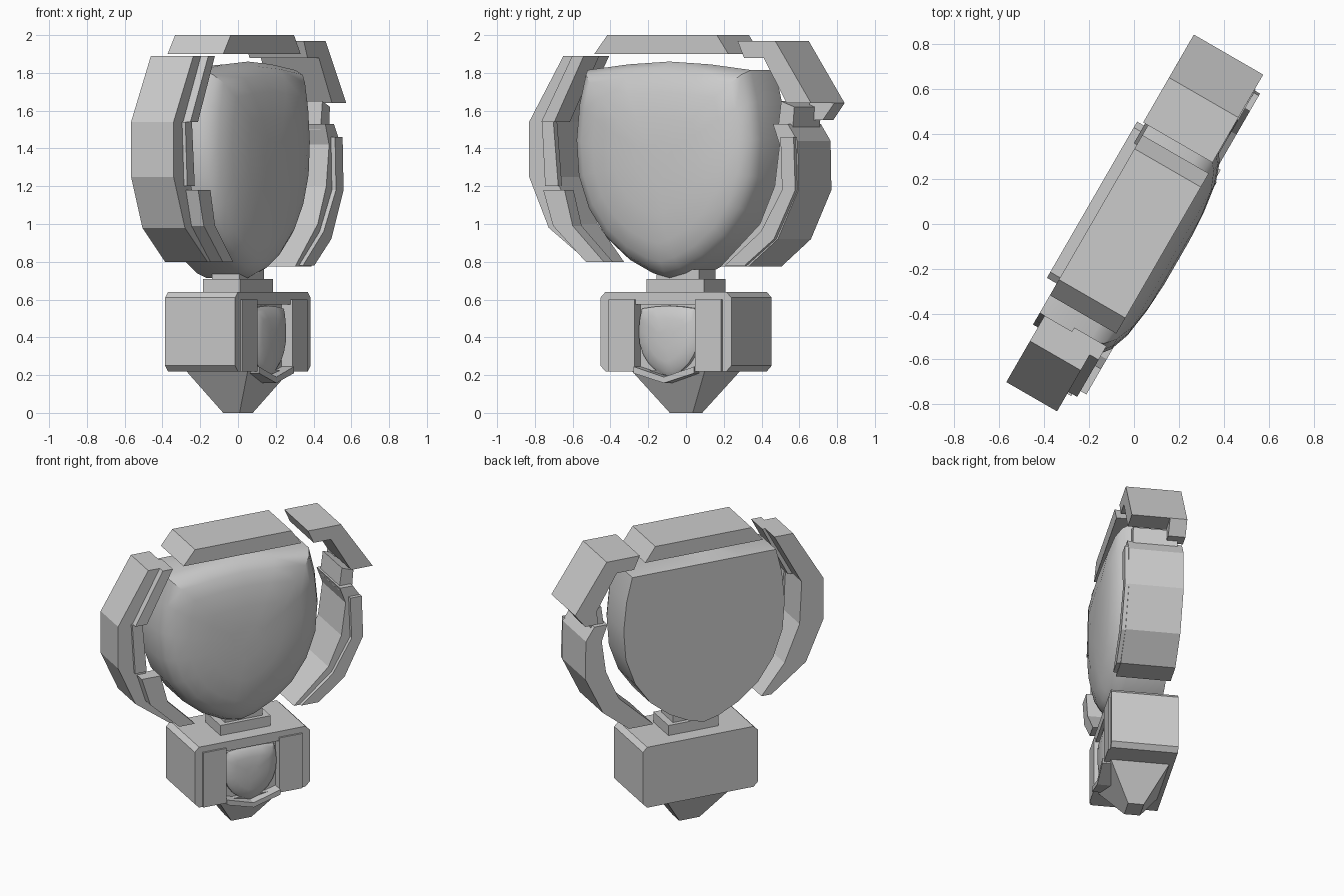
import bpy, bmesh, math
from mathutils import Matrix

if "Cube" in bpy.data.objects:
    bpy.data.objects.remove(bpy.data.objects["Cube"])

# Local frame: a = width, b = outward from the front, z = up; turned 60 degrees about z
TURN = Matrix.Rotation(math.radians(60), 4, 'Z')


def loft(name, rings, smooth=False):
    """Join equal-length rings of (a, b, z) points and cap both ends."""
    bm = bmesh.new()
    loops = [[bm.verts.new((a, -b, z)) for a, b, z in ring] for ring in rings]
    n = len(loops[0])
    for lo, hi in zip(loops, loops[1:]):
        for i in range(n):
            j = (i + 1) % n
            bm.faces.new((lo[i], lo[j], hi[j], hi[i]))
    bm.faces.new(loops[0])
    bm.faces.new(loops[-1])
    bmesh.ops.recalc_face_normals(bm, faces=bm.faces)
    bmesh.ops.transform(bm, matrix=TURN, verts=bm.verts)
    me = bpy.data.meshes.new(name)
    bm.to_mesh(me)
    bm.free()
    ob = bpy.data.objects.new(name, me)
    bpy.context.collection.objects.link(ob)
    if smooth:
        bpy.ops.object.select_all(action='DESELECT')
        ob.select_set(True)
        bpy.context.view_layer.objects.active = ob
        bpy.ops.object.shade_smooth_by_angle(angle=math.radians(30))
    return ob


def prism(name, outline, b0, b1):
    """Extrude an (a, z) outline from depth b0 to b1."""
    return loft(name, [[(a, b, z) for a, z in outline] for b in (b0, b1)])


def block(name, a0, a1, b0, b1, z0, z1):
    return prism(name, [(a0, z0), (a1, z0), (a1, z1), (a0, z1)], b0, b1)


def taper(name, lower, upper):
    """Rectangular frustum, each end given as (half a, half b, z)."""
    return loft(name, [[(sa * ha, sb * hb, z) for sa, sb in ((-1, -1), (1, -1), (1, 1), (-1, 1))]
                       for ha, hb, z in (lower, upper)])


def strip(name, outer, inner, b0, b1):
    """Bent band between two (a, z) paths of equal length."""
    return prism(name, outer + inner[::-1], b0, b1)


# Shield outline shared by the large dome and the small emblem
half = [(.25, 1.845), (.5, 1.815), (.54, 1.65), (.56, 1.45), (.545, 1.25), (.48, 1.07),
        (.375, .92), (.24, .81), (.1, .74)]
shield = [(0, 1.86)] + half + [(0, .715)] + [(-a, z) for a, z in half[::-1]]


def shield_ring(s, b, top=2, centre=-.05, scale=1, z_at=1.33):
    return [(a * s * scale + centre, b, z_at + (min(z, top) - 1.33) * s * scale)
            for a, z in shield]


# Main domed shield with a flat back and straight back top edge
loft("shield_body", [shield_ring(1, -.165, 1.815)] + [shield_ring(s, b) for s, b in (
    (1, .09), (.95, .15), (.86, .19), (.7, .222), (.45, .242), (.2, .25))], smooth=True)

# Pedestal: pointed foot, chamfered box, stepped collar
taper("foot", (.07, .05, 0), (.225, .19, .225))
A, C = .4, .03
prism("base_box", [(-A, .22 + C), (-A + C, .22), (A - C, .22), (A, .22 + C),
                   (A, .64 - C), (A - C, .64), (-A + C, .64), (-A, .64 - C)], -.215, .16)
taper("collar", (.175, .113, .635), (.175, .113, .71))
taper("neck", (.13, .085, .70), (.13, .085, .76))

# Base front: cheeks and lintel around a recess
for s, side in ((-1, "left"), (1, "right")):
    prism(f"cheek_{side}", [(s * .185, .22), (s * (A - C), .22), (s * A, .22 + C),
                            (s * A, .64 - C), (s * (A - C), .64), (s * .185, .64)], .14, .213)
    block(f"panel_{side}", s * .185, s * .345, .2, .225, .22, .6)
block("lintel", -.19, .19, .14, .213, .575, .64)

# V-shaped lip below the recess and the emblem inside it
prism("recess_lip", [(-.185, .245), (0, .19), (.185, .245), (.185, .21), (0, .158),
                     (-.185, .21)], .12, .235)
loft("emblem", [shield_ring(s, b, 2, 0, .325, .395) for s, b in (
    (1, .15), (1, .185), (.88, .202), (.62, .214), (.27, .22))], smooth=True)

# Top bar with sloping ends
prism("top_bar", [(-.46, 1.9), (.36, 1.9), (.29, 2), (-.38, 2)], -.165, .175)

# Left claw, with raised trims on its front
strip("left_claw",
      [(-.68, 1.89), (-.89, 1.54), (-.89, 1.25), (-.77, .98), (-.53, .8)],
      [(-.55, 1.89), (-.74, 1.54), (-.725, 1.25), (-.62, 1.0), (-.46, .8)], -.14, .12)
strip("left_upper_trim", [(-.6, 1.89), (-.79, 1.54)], [(-.53, 1.89), (-.71, 1.54)], .0, .165)
strip("left_middle_trim", [(-.8, 1.54), (-.78, 1.2)], [(-.73, 1.54), (-.7, 1.2)], .1, .14)
strip("left_lower_trim", [(-.76, 1.18), (-.7, .99), (-.5, .8)],
      [(-.63, 1.18), (-.58, .99), (-.39, .8)], .1, .195)

# Right claw: upper hook with tail, connector, lower jaw
strip("right_hook", [(.41, 1.97), (.64, 1.97), (.86, 1.64)],
      [(.45, 1.88), (.57, 1.88), (.71, 1.64)], -.19, .165)
prism("right_hook_tail", [(.86, 1.64), (.79, 1.55), (.7, 1.55), (.71, 1.64)], -.19, -.08)
prism("right_connector", [(.64, 1.5), (.73, 1.5), (.74, 1.62), (.66, 1.65)], -.15, .135)
strip("right_jaw",
      [(.72, 1.53), (.78, 1.44), (.785, 1.18), (.66, .92), (.48, .775)],
      [(.63, 1.53), (.67, 1.42), (.64, 1.2), (.55, 1.0), (.31, .775)], -.18, .17)
strip("right_jaw_trim", [(.77, 1.46), (.78, 1.18), (.65, .92), (.47, .78)],
      [(.69, 1.46), (.7, 1.18), (.57, .96), (.35, .78)], .16, .195)
